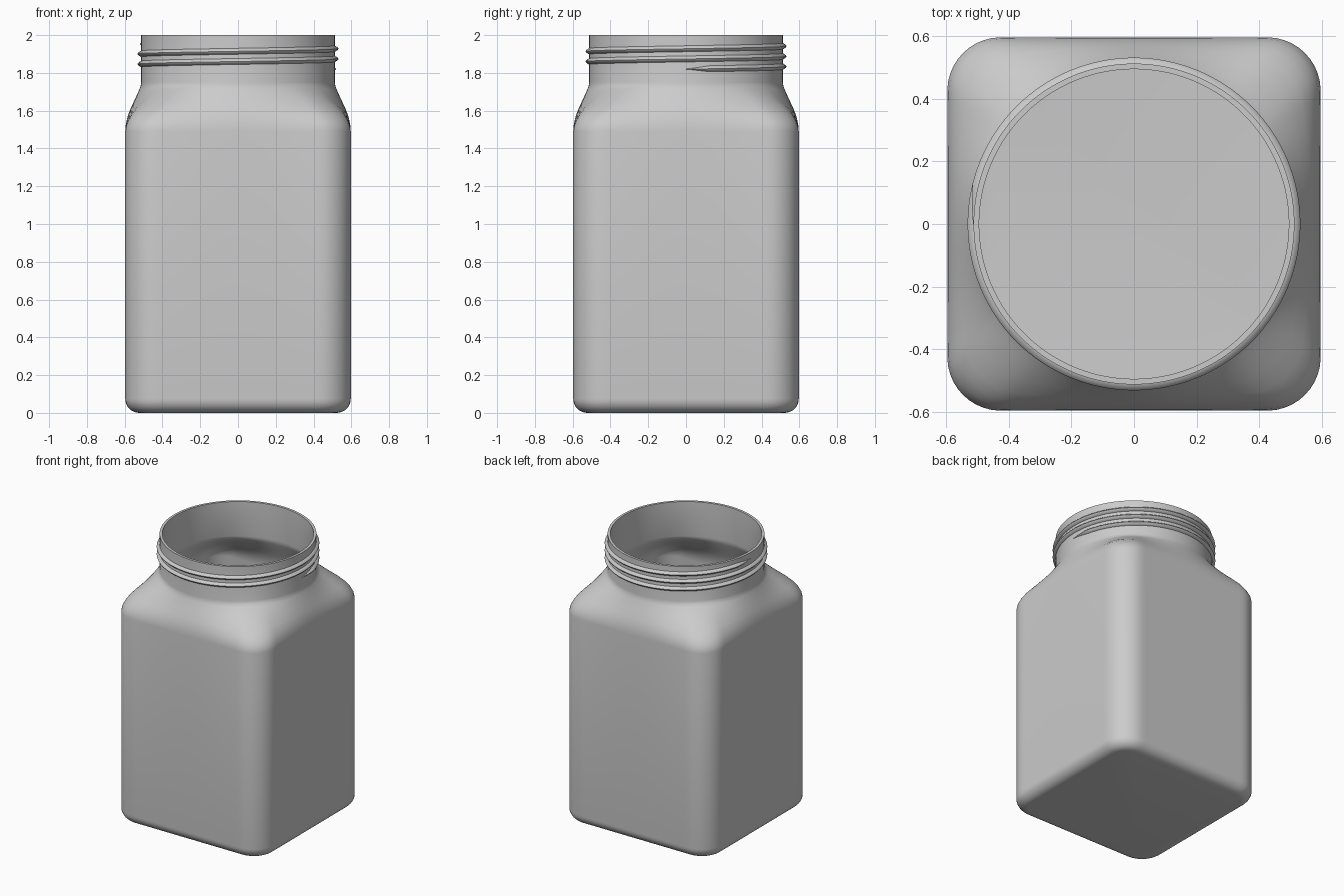
import bpy, bmesh, math

cube = bpy.data.objects.get("Cube")
if cube:
    bpy.data.objects.remove(cube, do_unlink=True)

SEGMENTS = 192
HALF, CORNER = 0.597, 0.172   # body half width and vertical corner radius
NECK, WALL = 0.513, 0.018     # neck radius and wall thickness

grey = bpy.data.materials.new("grey glass")
grey.use_nodes = True
colour = (0.6, 0.6, 0.6, 1)
grey.diffuse_color = colour
grey.node_tree.nodes["Principled BSDF"].inputs["Base Color"].default_value = colour


def square_radius(angle, inset):
    """Distance from the axis to a rounded square, inset evenly."""
    half, corner = HALF - inset, CORNER - inset
    c, s = abs(math.cos(angle)), abs(math.sin(angle))
    flat = half / max(c, s)
    centre = half - corner
    if flat * min(c, s) <= centre:
        return flat
    along = centre * (c + s)
    return along + math.sqrt(along ** 2 - 2 * centre ** 2 + corner ** 2)


def add_ring(bm, z, blend, inset):
    """Ring that goes from rounded square (blend 0) to circle (blend 1)."""
    ring = []
    for i in range(SEGMENTS):
        a = math.tau * i / SEGMENTS
        r = square_radius(a, inset) * (1 - blend) + (NECK - inset) * blend
        ring.append(bm.verts.new((r * math.cos(a), r * math.sin(a), z)))
    return ring


def bridge(bm, rings):
    for low, high in zip(rings, rings[1:]):
        n = len(low)
        for i in range(n):
            j = (i + 1) % n
            bm.faces.new((low[i], low[j], high[j], high[i]))


def finish(bm, name):
    bmesh.ops.recalc_face_normals(bm, faces=bm.faces)
    mesh = bpy.data.meshes.new(name)
    bm.to_mesh(mesh)
    bm.free()
    mesh.materials.append(grey)
    obj = bpy.data.objects.new(name, mesh)
    bpy.context.collection.objects.link(obj)
    bpy.ops.object.select_all(action='DESELECT')
    obj.select_set(True)
    bpy.context.view_layer.objects.active = obj
    bpy.ops.object.shade_smooth_by_angle(angle=math.radians(35))
    return obj


# Shoulder: height and how far the outline has turned into the neck circle
SHOULDER = [(1.49, 0), (1.52, 0.025), (1.55, 0.09), (1.58, 0.19), (1.61, 0.33),
            (1.65, 0.55), (1.69, 0.77), (1.715, 0.9), (1.73, 0.97), (1.75, 1)]


def wall_rings(bm, inset, edge):
    """Rounded bottom edge, straight sides, shoulder and neck."""
    rings = []
    for k in range(9):
        a = math.pi / 2 * k / 8
        rings.append(add_ring(bm, inset + edge * (1 - math.sin(a)), 0,
                              inset + edge * (1 - math.cos(a))))
    rings.reverse()
    rings += [add_ring(bm, z, b, inset) for z, b in SHOULDER]
    rings.append(add_ring(bm, 2.0, 1, inset))
    # The bottom edge runs from the floor outline up to the side
    rings[:9] = sorted(rings[:9], key=lambda ring: ring[0].co.z)
    return rings


# Jar body: outer skin, rim and inner skin as one closed shell
bm = bmesh.new()
outer = wall_rings(bm, 0, 0.075)
inner = wall_rings(bm, WALL, 0.06)
bridge(bm, outer + inner[::-1])
bm.faces.new(outer[0])
bm.faces.new(inner[0])
finish(bm, "jar_body")

# Screw thread: ridge profile swept up a helix, fading out at both ends
TURNS, PITCH, START = 2.5, 0.054, 1.82
PROFILE = [(-0.004, -0.017), (0.003, -0.015), (0.016, -0.006), (0.019, 0),
           (0.016, 0.006), (0.003, 0.015), (-0.004, 0.017)]
bm = bmesh.new()
steps = int(TURNS * 128)
sections = []
for i in range(steps + 1):
    t = i / steps
    a = math.tau * TURNS * t
    fade = max(0.1, min(1, i / 5, (steps - i) / 5))
    sections.append([bm.verts.new(((NECK + dr * fade) * math.cos(a),
                                   (NECK + dr * fade) * math.sin(a),
                                   START + PITCH * TURNS * t + dz * fade))
                     for dr, dz in PROFILE])
bridge(bm, sections)
bm.faces.new(sections[0])
bm.faces.new(sections[-1])
finish(bm, "screw_thread")
